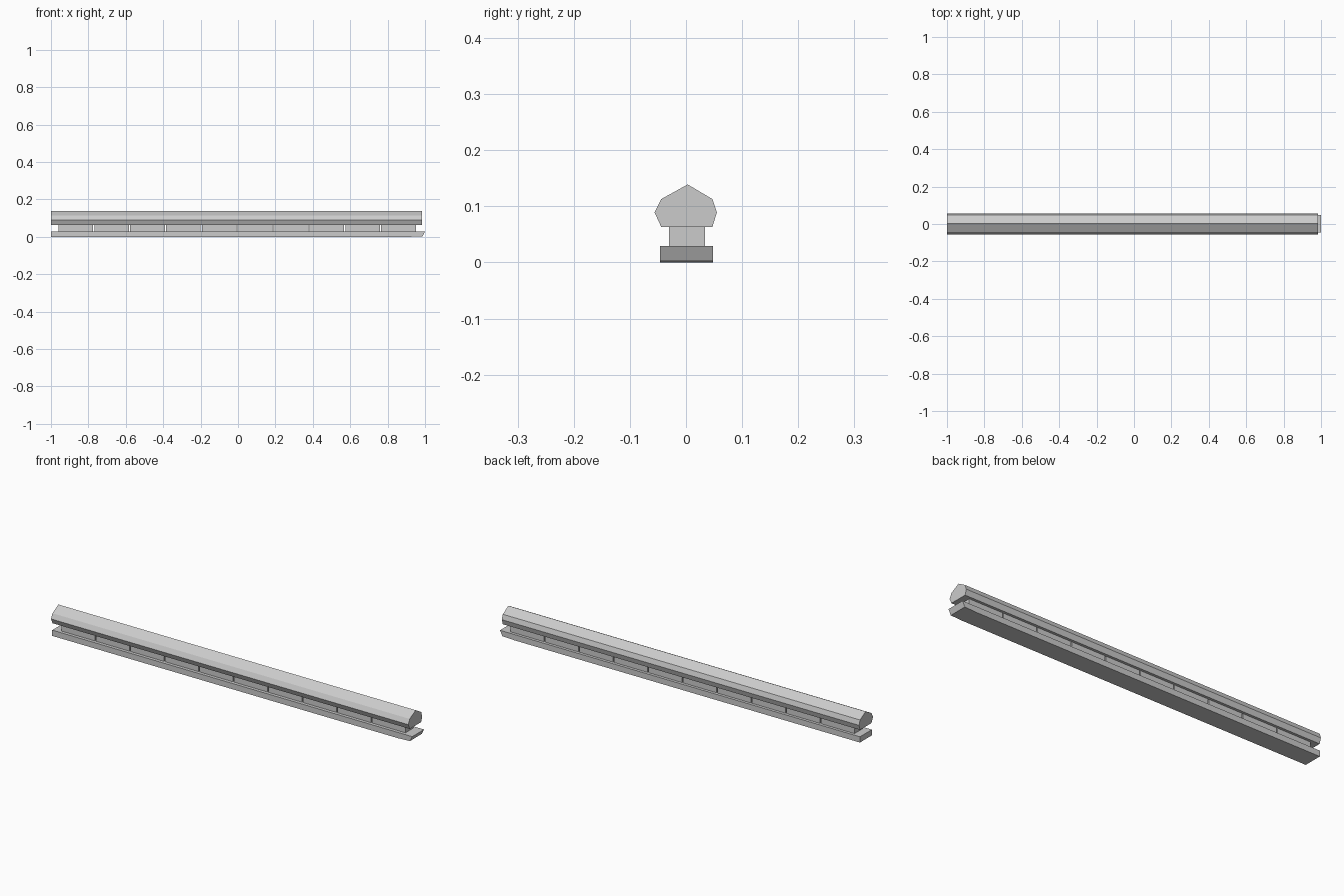
import bpy
import bmesh

cube = bpy.data.objects.get("Cube")
if cube:
    bpy.data.objects.remove(cube, do_unlink=True)

grey = bpy.data.materials.new("light_grey")
grey.use_nodes = True
colour = (0.6, 0.6, 0.6, 1)
grey.diffuse_color = colour
grey.node_tree.nodes["Principled BSDF"].inputs["Base Color"].default_value = colour


def prism(name, profile, offset):
    """Extrude a closed 3D outline along an offset vector."""
    bm = bmesh.new()
    face = bm.faces.new([bm.verts.new(p) for p in profile])
    moved = bmesh.ops.extrude_face_region(bm, geom=[face])["geom"]
    bmesh.ops.translate(bm, vec=offset,
                        verts=[v for v in moved if isinstance(v, bmesh.types.BMVert)])
    bmesh.ops.recalc_face_normals(bm, faces=bm.faces)
    mesh = bpy.data.meshes.new(name)
    bm.to_mesh(mesh)
    bm.free()
    mesh.materials.append(grey)
    obj = bpy.data.objects.new(name, mesh)
    bpy.context.collection.objects.link(obj)
    return obj


# Base plank with an undercut right end
base_outline = [(-1, 0), (0.92, 0), (0.987, 0.003), (1, 0.029), (-1, 0.029)]
prism("base_plank", [(x, -0.046, z) for x, z in base_outline], (0, 0.094, 0))

# Faceted rail with a ridged top
rail_outline = [(-0.044, 0.063), (0.047, 0.063), (0.055, 0.089), (0.047, 0.113),
                (0.003, 0.139), (-0.044, 0.113), (-0.056, 0.089)]
prism("top_rail", [(-1, y, z) for y, z in rail_outline], (1.985, 0, 0))

# Row of spacer blocks with narrow gaps
count, start, pitch, gap = 10, -0.96, 0.1917, 0.006
block_outline = [(-0.030, 0.029), (0.034, 0.029), (0.034, 0.063), (-0.030, 0.063)]
for i in range(count):
    x = start + i * pitch
    prism(f"spacer_block_{i + 1}", [(x, y, z) for y, z in block_outline],
          (pitch - gap, 0, 0))
